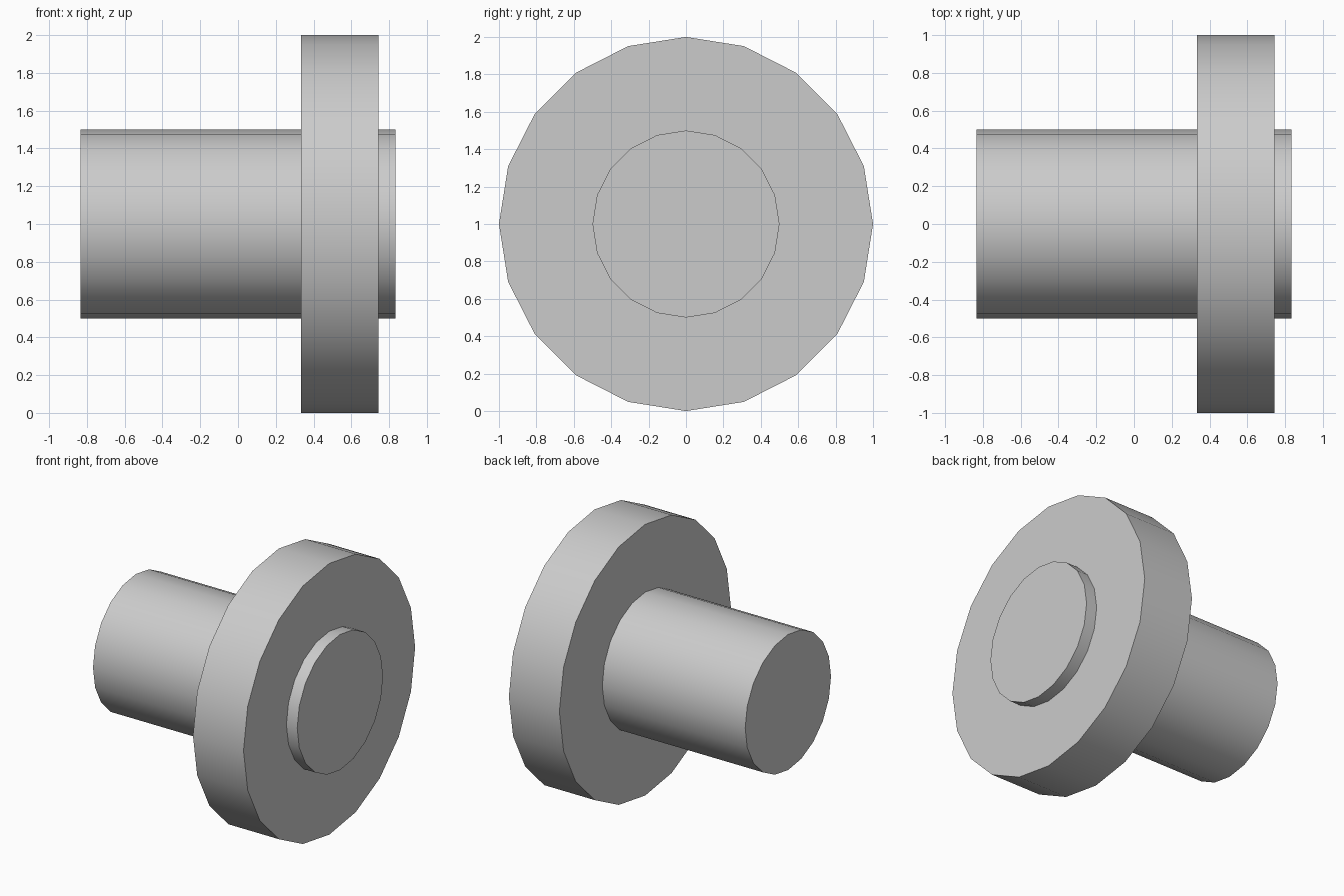
import bpy
import math

cube = bpy.data.objects.get("Cube")
if cube:
    bpy.data.objects.remove(cube, do_unlink=True)

SIDES = 20
CENTRE_Z = 1.0

# Plain grey for the whole model
grey = bpy.data.materials.new("plain_grey")
grey.use_nodes = True
colour = (0.6, 0.6, 0.6, 1.0)
grey.diffuse_color = colour
grey.node_tree.nodes["Principled BSDF"].inputs["Base Color"].default_value = colour


def cylinder_along_x(name, radius, x_start, x_end):
    """Closed cylinder on the shared axis, with smooth sides and sharp rims."""
    bpy.ops.mesh.primitive_cylinder_add(
        vertices=SIDES, radius=radius, depth=x_end - x_start,
        location=((x_start + x_end) / 2, 0, CENTRE_Z),
        rotation=(0, math.pi / 2, 0))
    part = bpy.context.object
    part.name = name
    part.data.name = name
    part.data.materials.append(grey)
    bpy.ops.object.transform_apply(location=False, rotation=True, scale=True)
    bpy.ops.object.shade_smooth_by_angle(angle=math.radians(30))
    return part


# Long shaft passing through the disc
cylinder_along_x("shaft", 0.5, -0.833, 0.833)

# Wide flange near the right end
cylinder_along_x("flange_disc", 1.0, 0.333, 0.745)
